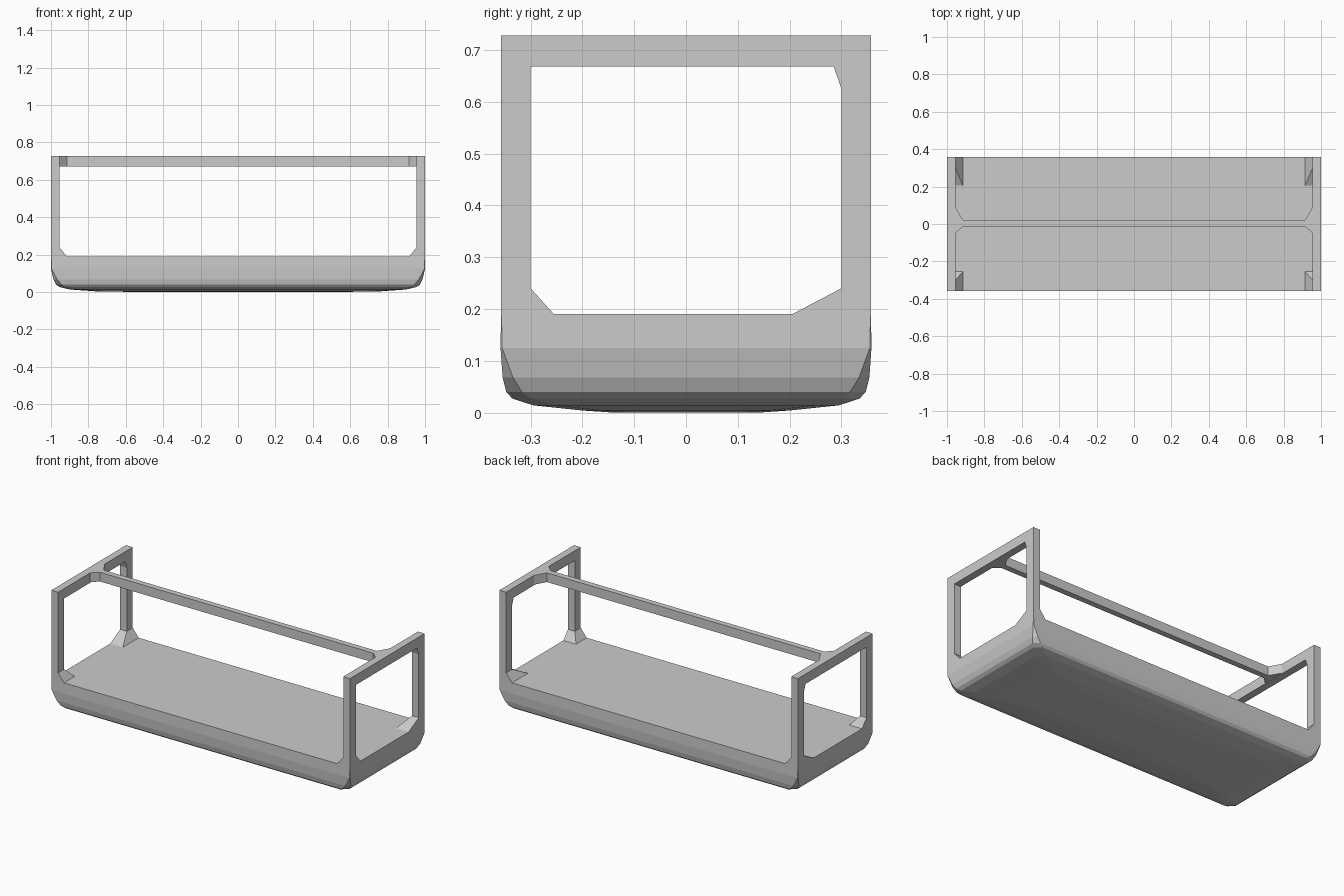
import bpy, bmesh

if "Cube" in bpy.data.objects:
    bpy.data.objects.remove(bpy.data.objects["Cube"])

def finish(name, bm):
    bmesh.ops.recalc_face_normals(bm, faces=bm.faces[:])
    me = bpy.data.meshes.new(name)
    bm.to_mesh(me)
    bm.free()
    ob = bpy.data.objects.new(name, me)
    bpy.context.collection.objects.link(ob)
    return ob

def hull(name, pts):
    bm = bmesh.new()
    vs = [bm.verts.new(p) for p in pts]
    bmesh.ops.convex_hull(bm, input=vs)
    bmesh.ops.dissolve_limit(bm, angle_limit=0.01, verts=bm.verts[:], edges=bm.edges[:])
    return finish(name, bm)

def rect(x0, x1, y0, y1, z):
    return [(x, y, z) for x in (x0, x1) for y in (y0, y1)]

def box(name, x0, x1, y0, y1, z0, z1):
    return hull(name, rect(x0, x1, y0, y1, z0) + rect(x0, x1, y0, y1, z1))

def ring(hx, hy, c):
    q = [(hx, hy - c), (hx - c, hy)]
    return q + [(-x, y) for x, y in q[::-1]] + [(-x, -y) for x, y in q] + [(x, -y) for x, y in q[::-1]]

# Solid deck with a rounded underside: half x, half y, corner cut, height
levels = [(0.76, 0.20, 0.04, 0.004), (0.90, 0.295, 0.04, 0.014), (0.955, 0.335, 0.035, 0.027),
          (0.973, 0.347, 0.03, 0.04), (0.987, 0.354, 0.02, 0.068), (1.0, 0.358, 0.003, 0.125),
          (1.0, 0.357, 0.001, 0.19)]
bm = bmesh.new()
loops = [[bm.verts.new((x, y, z)) for x, y in ring(hx, hy, c)] for hx, hy, c, z in levels]
for a, b in zip(loops, loops[1:]):
    for i in range(8):
        j = (i + 1) % 8
        bm.faces.new((a[i], a[j], b[j], b[i]))
# Slightly crowned bottom panel
mid = [bm.verts.new((x, y, 0.0)) for x, y in ring(0.5, 0.14, 0.03)]
for i in range(8):
    j = (i + 1) % 8
    bm.faces.new((mid[i], mid[j], loops[0][j], loops[0][i]))
bm.faces.new(mid)
bm.faces.new(loops[-1])
finish("deck", bm)

IN, PY, ZT = 0.955, 0.30, 0.728
for sx, side in ((-1, "left"), (1, "right")):
    # Corner posts with flared feet
    for sy, end, foot in ((-1, "front", 0.255), (1, "back", 0.205)):
        box(f"{side}_{end}_post", sx * IN, sx, sy * PY, sy * 0.357, 0.185, ZT)
        hull(f"{side}_{end}_foot",
             rect(sx * IN, sx, sy * PY, sy * 0.357, 0.24) +
             rect(sx * 0.915, sx, sy * foot, sy * 0.357, 0.19))
    # Top rail and its small brace at the back post
    box(f"{side}_top_rail", sx * IN, sx, -PY, PY, 0.668, ZT)
    hull(f"{side}_rail_brace", [(x, y, z) for x in (sx * IN, sx)
                                for y, z in ((PY, 0.625), (0.285, 0.668), (PY, 0.668))])
    # Flare where the long bar meets the rail
    hull(f"{side}_bar_flare", [(x, y, z) for z in (0.672, ZT)
                               for x, y in ((sx * IN, -0.05), (sx * IN, 0.09),
                                            (sx * 0.915, -0.013), (sx * 0.915, 0.022))])

# Long central bar
box("long_bar", -0.915, 0.915, -0.013, 0.022, 0.672, ZT)
